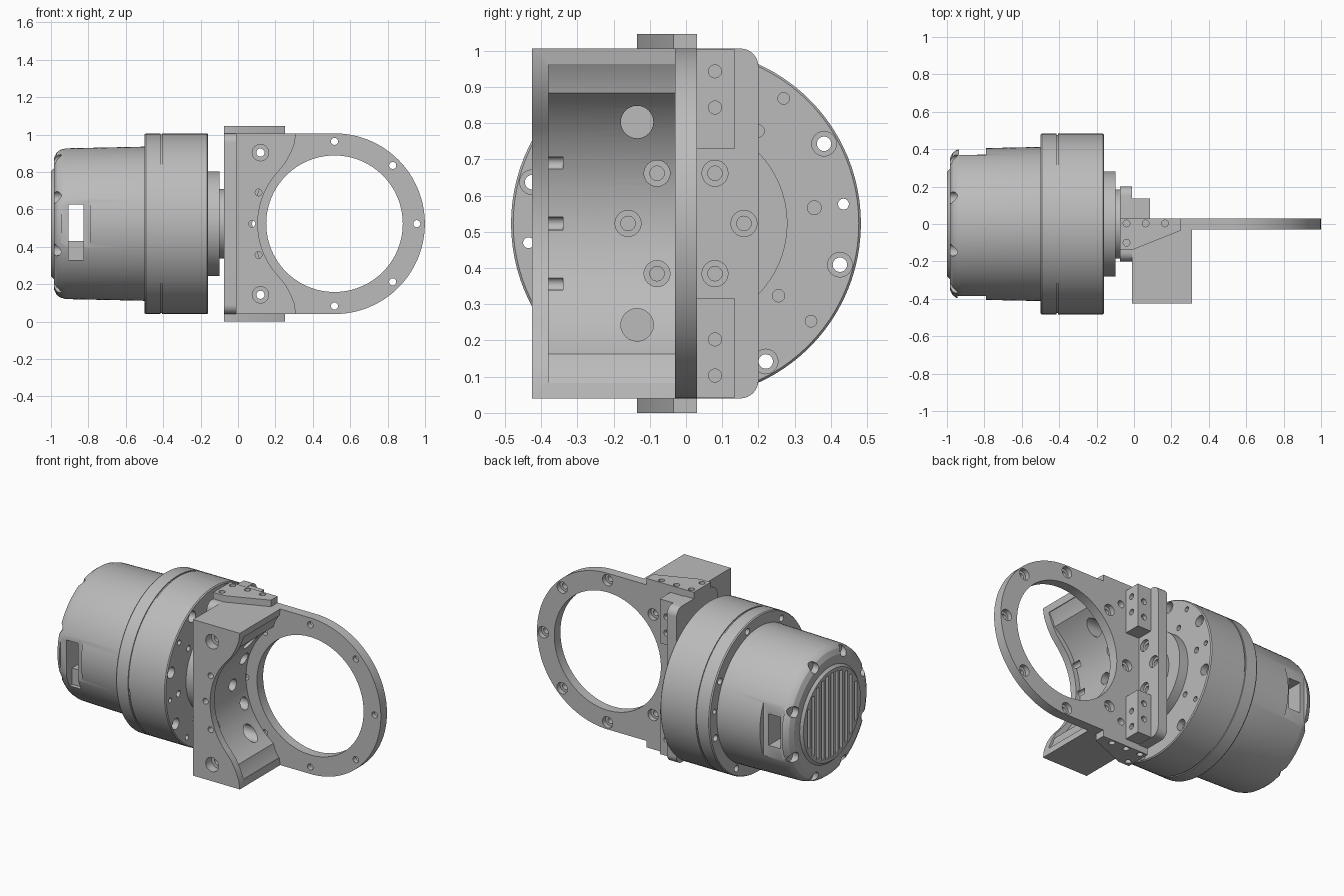
import bpy, bmesh
from math import sin, cos, pi, radians, sqrt
from mathutils import Matrix

if "Cube" in bpy.data.objects:
    bpy.data.objects.remove(bpy.data.objects["Cube"], do_unlink=True)

grey = bpy.data.materials.new("machined_grey")
grey.use_nodes = True
grey.diffuse_color = (0.5, 0.5, 0.5, 1)
grey.node_tree.nodes["Principled BSDF"].inputs["Base Color"].default_value = (0.5, 0.5, 0.5, 1)

ZC = 0.523            # height of the motor axis and ring centre
XC, R = 0.516, 0.483  # ring centre in x, outer radius


# ---------- helpers ----------
def place(axis, u, v, t):
    return {"X": (t, u, v), "Y": (u, t, v), "Z": (u, v, t)}[axis]


def prism(bm, axis, pts, a, b):
    """Extrude a closed outline along an axis from a to b."""
    lo = [bm.verts.new(place(axis, u, v, a)) for u, v in pts]
    hi = [bm.verts.new(place(axis, u, v, b)) for u, v in pts]
    faces = [bm.faces.new(lo), bm.faces.new(hi)]
    for i in range(len(pts)):
        j = (i + 1) % len(pts)
        faces.append(bm.faces.new((lo[i], lo[j], hi[j], hi[i])))
    bmesh.ops.recalc_face_normals(bm, faces=faces)


def arc(cu, cv, r, start, end, n):
    angles = [radians(start + (end - start) * i / n) for i in range(n + 1)]
    return [(cu + r * cos(t), cv + r * sin(t)) for t in angles]


def cyl(bm, axis, u, v, r, a, b, n=24):
    prism(bm, axis, arc(u, v, r, 0, 360, n)[:-1], a, b)


def box(bm, x0, x1, y0, y1, z0, z1):
    prism(bm, "Z", [(x0, y0), (x1, y0), (x1, y1), (x0, y1)], z0, z1)


def make(name, bm):
    mesh = bpy.data.meshes.new(name)
    bm.to_mesh(mesh)
    bm.free()
    mesh.materials.append(grey)
    obj = bpy.data.objects.new(name, mesh)
    bpy.context.collection.objects.link(obj)
    return obj


def activate(obj):
    bpy.ops.object.select_all(action="DESELECT")
    obj.select_set(True)
    bpy.context.view_layer.objects.active = obj


def cut(obj, bm):
    """Subtract everything in bm from obj."""
    cutter = make("cutter", bm)
    cutter.hide_render = True
    mod = obj.modifiers.new("cut", "BOOLEAN")
    mod.operation, mod.solver, mod.object = "DIFFERENCE", "EXACT", cutter
    mod.use_self = True
    activate(obj)
    bpy.ops.object.modifier_apply(modifier=mod.name)
    bpy.data.objects.remove(cutter, do_unlink=True)


def smooth(obj):
    activate(obj)
    bpy.ops.object.shade_smooth_by_angle(angle=radians(25))


def polar(r, deg, cu=0.0):
    return cu + r * cos(radians(deg)), ZC + r * sin(radians(deg))


# ---------- motor body: turned profile around x ----------
profile = [(-1, 0), (-1, .28), (-.985, .295), (-.985, .35), (-.97, .38), (-.95, .395),
           (-.92, .403), (-.5, .412), (-.5, .478), (-.493, R), (-.415, R), (-.415, .477),
           (-.405, .477), (-.405, R), (-.166, R), (-.16, .477), (-.16, .28), (-.1, .28),
           (-.1, .185), (-.07, .185), (-.07, 0)]
bm = bmesh.new()
verts = [bm.verts.new((x, 0, r)) for x, r in profile]
edges = [bm.edges.new(p) for p in zip(verts, verts[1:])]
bmesh.ops.spin(bm, geom=verts + edges, cent=(0, 0, 0), axis=(1, 0, 0),
               angle=2 * pi, steps=96, dvec=(0, 0, 0))
bmesh.ops.remove_doubles(bm, verts=bm.verts, dist=1e-4)
bmesh.ops.recalc_face_normals(bm, faces=bm.faces)
bm.transform(Matrix.Translation((0, 0, ZC)))
motor = make("motor_body", bm)

# bolt holes in the motor flange
c = bmesh.new()
for k in range(8):
    u, v = polar(.44, 30 + 45 * k)
    cyl(c, "X", u, v, .02, -.6, 0)
    cyl(c, "X", u, v, .034, -.2, 0)
for deg in (7, 187):
    cyl(c, "X", *polar(.438, deg), .015, -.6, 0)
for deg in (52, 142, 232, 322):
    cyl(c, "X", *polar(.438, deg), .016, -.2, 0)
    cyl(c, "X", *polar(.324, deg), .017, -.2, 0)
for deg in (7, 97, 187, 277):
    cyl(c, "X", *polar(.357, deg), .019, -.2, 0)
# cooling slots and screw notches in the end cap
for i in range(-5, 6):
    y = i * .046
    half = sqrt(.26 ** 2 - y * y)
    box(c, -1.1, -.97, y - .012, y + .012, ZC - half, ZC + half)
for k in range(8):
    cyl(c, "X", *polar(.365, 22.5 + 45 * k), .032, -1.1, -.945)
cut(motor, c)

# connector recesses and the window running through the cap
c = bmesh.new()
box(c, -.945, -.79, -.6, -.385, .295, .675)
box(c, -.935, -.79, .37, .6, .36, .69)
cut(motor, c)
c = bmesh.new()
box(c, -.905, -.825, -.6, .6, .43, .625)
cut(motor, c)
c = bmesh.new()
box(c, -.905, -.825, -.6, -.33, .33, .45)
cut(motor, c)
smooth(motor)

# ---------- mounting plate against the motor ----------
bm = bmesh.new()
z0, z1, w, cr = ZC - R, ZC + R, .2, .05
outline = (arc(w - cr, z1 - cr, cr, 0, 90, 8) + arc(cr - w, z1 - cr, cr, 90, 180, 8)
           + arc(cr - w, z0 + cr, cr, 180, 270, 8) + arc(w - cr, z0 + cr, cr, 270, 360, 8))
prism(bm, "X", outline, -.075, -.01)
plate = make("mounting_plate", bm)
c = bmesh.new()
for k in range(6):
    u, v = polar(.16, 60 * k)
    cyl(c, "X", u, v, .02, -.2, .1)
    cyl(c, "X", u, v, .036, -.03, .1)
cut(plate, c)
smooth(plate)

# ---------- ring plate ----------
bm = bmesh.new()
prism(bm, "Y", [(-.01, z1), (-.01, z0)] + arc(XC, ZC, R, -90, 90, 64), -.03, .03)
ring = make("ring_plate", bm)
c = bmesh.new()
cyl(c, "Y", XC, ZC, .365, -.1, .1, 96)
for k in range(8):
    u, v = polar(.44, 45 * k, XC)
    cyl(c, "Y", u, v, .019, -.1, .1)
    cyl(c, "Y", u, v, .035, 0, .1)
for s in (-1, 1):
    cyl(c, "Y", .12, ZC + s * .38, .022, -.1, .1)
cut(ring, c)
smooth(ring)

# ---------- curved support block ----------
lip = [(.31, z0), (.302, .095), (.28, .15), (.25, .203)]
curve = arc(XC, ZC, .41, 222, 138, 40)
bm = bmesh.new()
prism(bm, "Y", [(-.01, z0)] + lip + curve
      + [(x, 2 * ZC - z) for x, z in reversed(lip)] + [(-.01, z1)], -.425, -.03)
block = make("support_block", bm)
# shallow pocket behind the front lip
c = bmesh.new()
prism(c, "Y", [(.4, .083), (.3, .083), (.275, .125)] + arc(XC, ZC, .44, 235, 125, 40)
      + [(.275, 2 * ZC - .125), (.3, 2 * ZC - .083), (.4, 2 * ZC - .083)], -.38, -.02)
cut(block, c)
c = bmesh.new()
for deg in (120, 180, 240):
    cyl(c, "X", *polar(.16, deg), .036, -.1, .5)
for s in (-1, 1):
    cyl(c, "X", -.135, ZC + s * .28, .045, .08, .5)
    cyl(c, "Y", .12, ZC + s * .38, .022, -.6, .1)
    cyl(c, "Y", .12, ZC + s * .38, .044, -.6, -.37)
    cyl(c, "Y", .11, ZC + s * .167, .018, -.6, -.34)
cyl(c, "Y", .075, ZC, .018, -.6, -.34)
cut(block, c)
smooth(block)

# ---------- lugs and corner blocks, upper and lower ----------
lug_shape = [(-.075, .03), (.25, .03), (.25, -.035), (0, -.135), (-.075, -.135)]
for word, s in (("upper", 1), ("lower", -1)):
    bm = bmesh.new()
    prism(bm, "Z", lug_shape, ZC + s * R, ZC + s * (R + .04))
    lug = make(word + "_lug", bm)
    c = bmesh.new()
    for x, y in ((-.04, .003), (.062, .003), (.165, .003), (-.04, -.1)):
        cyl(c, "Z", x, y, .018, ZC + s * (R + .01), ZC + s * (R + .1))
    cut(lug, c)
    smooth(lug)

    bm = bmesh.new()
    za, zb = sorted((ZC + s * .207, ZC + s * (R - .003)))
    box(bm, -.01, .085, .03, .135, za, zb)
    corner = make(word + "_corner_block", bm)
    c = bmesh.new()
    for d in (.32, .42):
        cyl(c, "X", .08, ZC + s * d, .018, .05, .2)
        cyl(c, "Y", .04, ZC + s * (d - .04), .018, .11, .2)
    cut(corner, c)
    smooth(corner)
